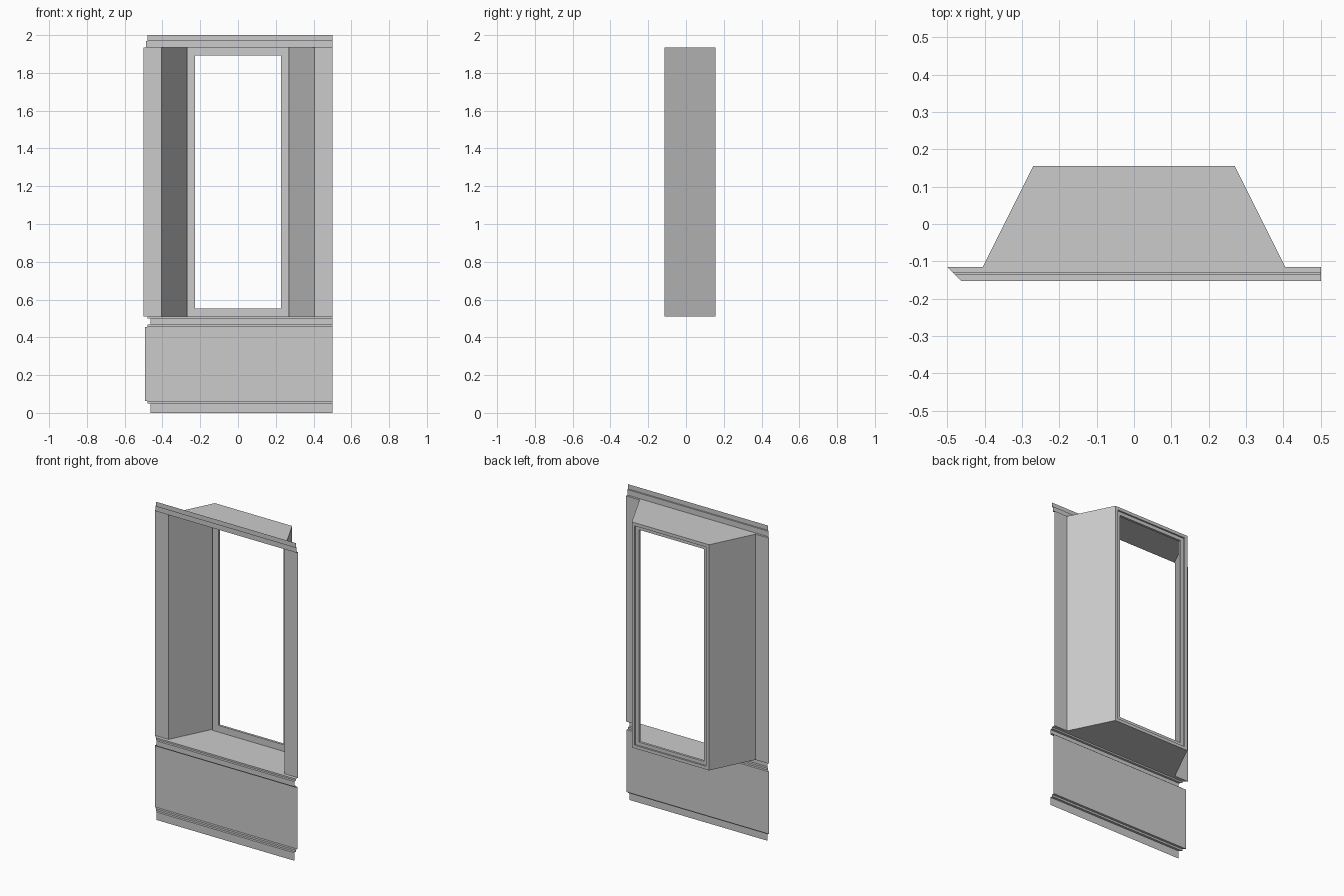
import bpy

cube = bpy.data.objects.get("Cube")
if cube:
    bpy.data.objects.remove(cube, do_unlink=True)

grey = bpy.data.materials.new("plain grey")
grey.use_nodes = True
colour = (0.6, 0.6, 0.6, 1)
grey.diffuse_color = colour
grey.node_tree.nodes["Principled BSDF"].inputs["Base Color"].default_value = colour

WALL, BACK = -0.115, 0.155      # wall plane and rear plane
SILL, HEAD = 0.51, 1.935        # recess bottom and top
OUTER, INNER = 0.405, 0.27      # recess half widths, front and rear


def add_mesh(name, verts, faces):
    mesh = bpy.data.meshes.new(name)
    mesh.from_pydata(verts, [], faces)
    mesh.materials.append(grey)
    obj = bpy.data.objects.new(name, mesh)
    bpy.context.collection.objects.link(obj)
    return obj


def moulding(name, profile):
    """Sweep a (y, z) profile along x, mitred at the -x end."""
    verts = []
    for y, z in profile:
        verts += [(-0.5 - (y - WALL), y, z), (0.5, y, z)]
    faces = [(2 * i, 2 * i + 1, 2 * i + 3, 2 * i + 2)
             for i in range(len(profile) - 1)]
    return add_mesh(name, verts, faces)


def ring_loft(name, rings):
    """Join rectangular rings given as (half width, bottom, top, y)."""
    verts, faces = [], []
    for w, low, high, y in rings:
        verts += [(-w, y, low), (w, y, low), (w, y, high), (-w, y, high)]
    for r in range(len(rings) - 1):
        for k in range(4):
            a, b = 4 * r + k, 4 * r + (k + 1) % 4
            faces.append((a, b, b + 4, a + 4))
    return add_mesh(name, verts, faces)


# Lower wall: skirting, dado panel and sill moulding
moulding("lower_panel", [
    (-0.152, 0), (-0.152, 0.05), (-0.137, 0.05), (-0.137, 0.062),
    (-0.122, 0.062), (-0.122, 0.455), (-0.137, 0.455), (-0.137, 0.467),
    (-0.152, 0.467), (-0.152, 0.5), (-0.137, 0.5), (-0.137, SILL), (WALL, SILL)])

# Stepped cornice
moulding("cornice", [
    (WALL, HEAD), (-0.128, HEAD), (-0.128, 1.97), (-0.137, 1.97), (-0.137, 2)])

# Flat wall strips on both sides of the recess
for name, a, b in (("right_wall_strip", -0.5, -OUTER), ("left_wall_strip", OUTER, 0.5)):
    add_mesh(name, [(a, WALL, SILL), (b, WALL, SILL), (b, WALL, HEAD), (a, WALL, HEAD)],
             [(0, 1, 2, 3)])

# Splayed recess lining
ring_loft("recess_lining", [(OUTER, SILL, HEAD, WALL), (INNER, SILL, HEAD, BACK)])


# Stepped window frame around the opening
def inset(d, y):
    return (INNER - d, SILL + d, HEAD - d, y)


ring_loft("window_frame", [
    inset(0, 0.13), inset(0.042, 0.13), inset(0.042, 0.145),
    inset(0.02, 0.145), inset(0.02, BACK), inset(0, BACK)])
